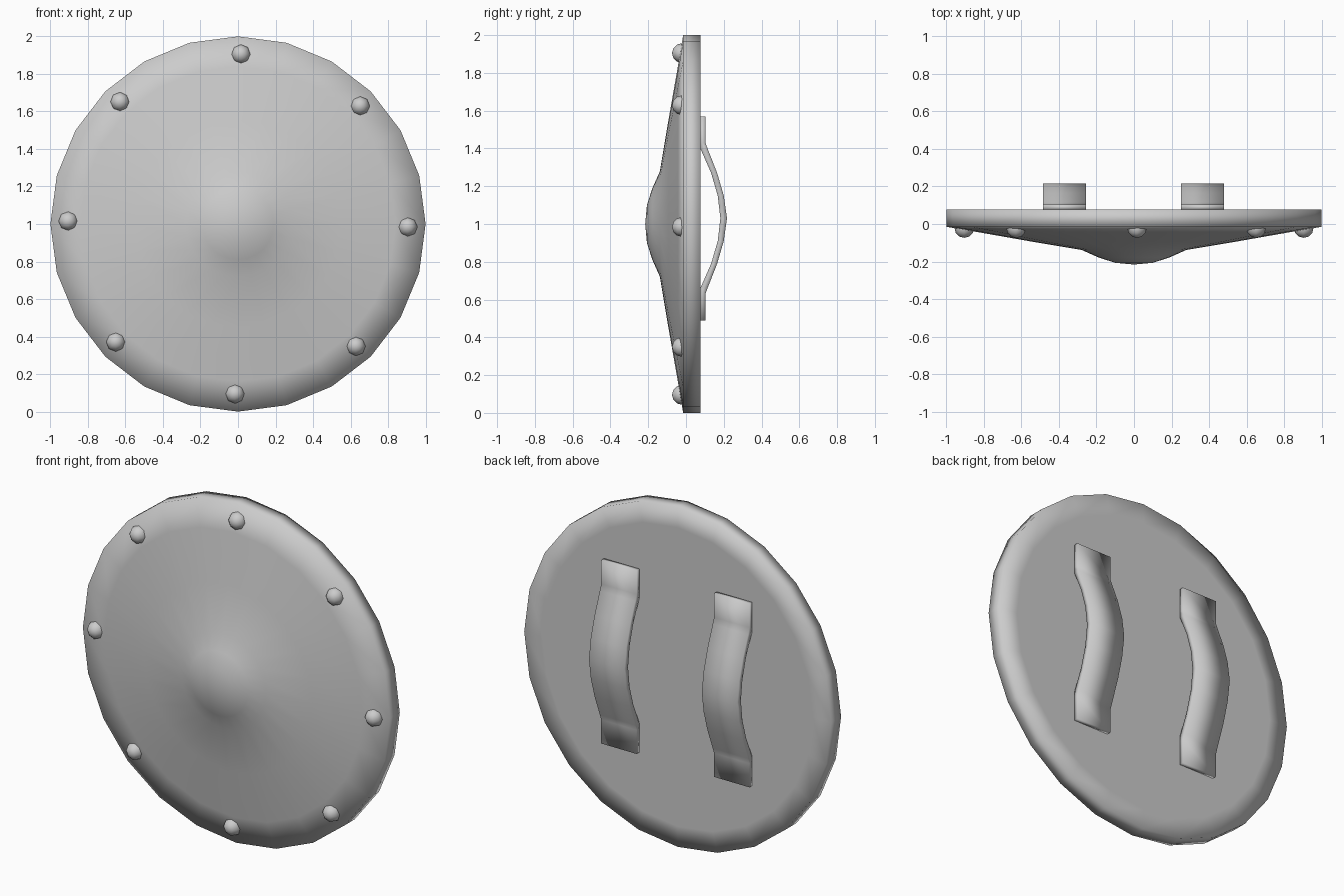
import bpy, bmesh, math
from mathutils import Matrix, Vector

default = bpy.data.objects.get("Cube")
if default:
    bpy.data.objects.remove(default, do_unlink=True)

grey = bpy.data.materials.new("plain grey")
grey.use_nodes = True
colour = (0.6, 0.6, 0.6, 1)
grey.diffuse_color = colour
grey.node_tree.nodes["Principled BSDF"].inputs["Base Color"].default_value = colour


def finish(bm, name):
    """Turn a bmesh into a smooth grey object."""
    bmesh.ops.recalc_face_normals(bm, faces=bm.faces)
    mesh = bpy.data.meshes.new(name)
    bm.to_mesh(mesh)
    bm.free()
    mesh.materials.append(grey)
    mesh.shade_smooth()
    obj = bpy.data.objects.new(name, mesh)
    bpy.context.collection.objects.link(obj)
    return obj


CENTRE = Vector((0, 0, 1))

# Shield body: (radius, y) profile spun around the y axis
profile = [(0, -0.216), (0.1, -0.207), (0.19, -0.178), (0.28, -0.138),
           (0.55, -0.093), (0.84, -0.042), (1, -0.015), (1, 0.077),
           (0.88, 0.077), (0, 0.077)]
bm = bmesh.new()
points = [bm.verts.new((0, y, 1 + r)) for r, y in profile]
edges = [bm.edges.new(pair) for pair in zip(points, points[1:])]
bmesh.ops.spin(bm, geom=points + edges, cent=CENTRE, axis=(0, 1, 0),
               angle=math.tau, steps=24, use_merge=True)
bmesh.ops.remove_doubles(bm, verts=bm.verts, dist=0.0005)
finish(bm, "shield_body")

# Eight rivets around the front edge
for i in range(8):
    angle = math.radians(45 * i - 1)
    spot = CENTRE + 0.905 * Vector((math.cos(angle), 0, math.sin(angle)))
    spot.y = -0.022
    bm = bmesh.new()
    bmesh.ops.create_uvsphere(
        bm, u_segments=8, v_segments=6, radius=0.052,
        matrix=Matrix.Translation(spot) @ Matrix.Rotation(math.pi / 2, 4, "X"))
    finish(bm, f"rivet_{i + 1}")

# Arm straps: (height from middle, inner y, outer y), mirrored top to bottom
half = [(0.54, 0.075, 0.103), (0.40, 0.075, 0.103), (0.365, 0.078, 0.116),
        (0.24, 0.133, 0.165), (0.12, 0.168, 0.2), (0, 0.182, 0.217)]
section = half + [(-h, a, b) for h, a, b in reversed(half[:-1])]
for side, x in (("left", 0.365), ("right", -0.37)):
    bm = bmesh.new()
    rings = [[bm.verts.new((x + dx, y, 1.03 + h))
              for dx, y in ((-0.115, a), (0.115, a), (0.115, b), (-0.115, b))]
             for h, a, b in section]
    for lower, upper in zip(rings, rings[1:]):
        for k in range(4):
            n = (k + 1) % 4
            bm.faces.new((lower[k], lower[n], upper[n], upper[k]))
    bm.faces.new(rings[0])
    bm.faces.new(rings[-1])
    finish(bm, f"{side}_arm_strap")
